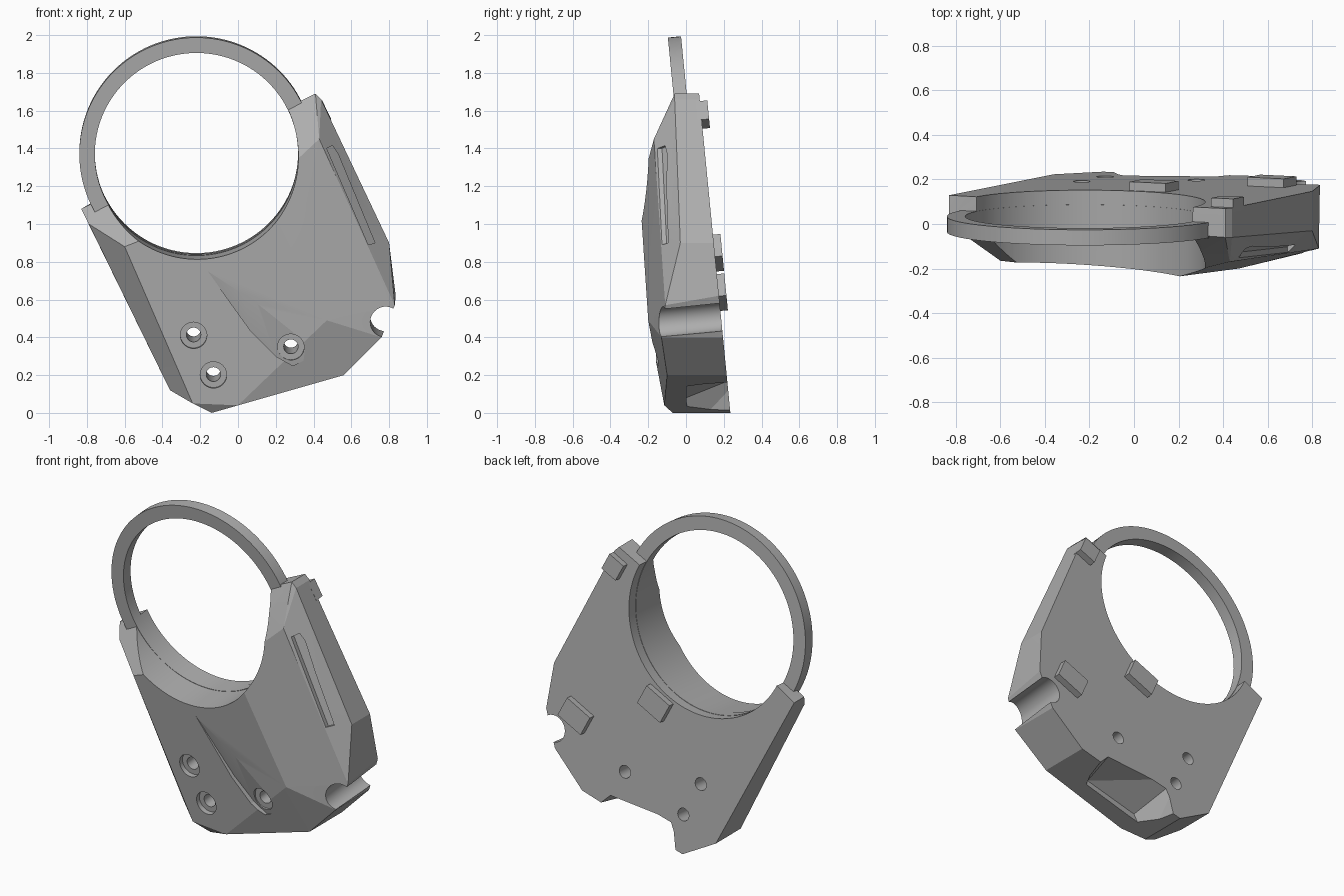
import bpy, bmesh, math
from mathutils import Matrix, Vector

cube = bpy.data.objects.get("Cube")
if cube:
    bpy.data.objects.remove(cube, do_unlink=True)

grey = bpy.data.materials.new("plain_grey")
grey.use_nodes = True
grey.diffuse_color = (0.42, 0.42, 0.42, 1)
grey.node_tree.nodes["Principled BSDF"].inputs["Base Color"].default_value = grey.diffuse_color

LEAN = 0.098       # whole part leans back; local y = 0 is the flat back
BACK = 0.235
TILT = Matrix.Translation((0, BACK, 0)) @ Matrix.Rotation(LEAN, 4, 'X')
RING = (-0.22, 1.39)


def finish(name, bm):
    bmesh.ops.recalc_face_normals(bm, faces=bm.faces)
    mesh = bpy.data.meshes.new(name)
    bm.to_mesh(mesh)
    bm.free()
    mesh.materials.append(grey)
    ob = bpy.data.objects.new(name, mesh)
    bpy.context.collection.objects.link(ob)
    return ob


def hull(name, points):
    bm = bmesh.new()
    for p in points:
        bm.verts.new(p)
    res = bmesh.ops.convex_hull(bm, input=bm.verts)
    loose = set(res["geom_interior"]) | set(res["geom_unused"])
    bmesh.ops.delete(bm, geom=[v for v in loose if isinstance(v, bmesh.types.BMVert)], context='VERTS')
    bmesh.ops.dissolve_limit(bm, angle_limit=0.02, verts=bm.verts, edges=bm.edges)
    return finish(name, bm)


def rod(name, x, z, radius, y0, y1, segments=48):
    # cylinder along the leaning depth axis
    bm = bmesh.new()
    turn = Matrix.Translation((x, (y0 + y1) / 2, z)) @ Matrix.Rotation(math.pi / 2, 4, 'X')
    bmesh.ops.create_cone(bm, cap_ends=True, segments=segments, radius1=radius,
                          radius2=radius, depth=abs(y1 - y0), matrix=TILT @ turn)
    return finish(name, bm)


def front_prism(name, outline, floor):
    # cutter from in front of the body down to a sloping floor
    bm = bmesh.new()
    near = [bm.verts.new((x, -0.6, z)) for x, z in outline]
    far = [bm.verts.new((x, floor(x, z), z)) for x, z in outline]
    bm.faces.new(near)
    bmesh.ops.triangulate(bm, faces=[bm.faces.new(far)])
    for i in range(len(outline)):
        j = (i + 1) % len(outline)
        bm.faces.new((near[i], near[j], far[j], far[i]))
    return finish(name, bm)


def cut(body, cutter):
    mod = body.modifiers.new("cut", 'BOOLEAN')
    mod.operation = 'DIFFERENCE'
    mod.solver = 'EXACT'
    mod.object = cutter
    cutter.hide_render = True
    bpy.context.view_layer.objects.active = body
    bpy.ops.object.modifier_apply(modifier=mod.name)
    bpy.data.objects.remove(cutter, do_unlink=True)


def smooth(ob, degrees):
    bpy.ops.object.select_all(action='DESELECT')
    ob.select_set(True)
    bpy.context.view_layer.objects.active = ob
    bpy.ops.object.shade_smooth_by_angle(angle=math.radians(degrees))


# Faceted body
outline = [(-0.83, 1.08), (-0.71, 1.15), (0.41, 1.69), (0.44, 1.66), (0.80, 0.90),
           (0.835, 0.62), (0.76, 0.40), (0.56, 0.20), (-0.14, 0.0), (-0.36, 0.12)]
points = [(x, BACK - LEAN * z, z) for x, z in outline]
points += [(0.13, -0.245, 1.17), (0.47, -0.20, 0.49), (-0.60, -0.165, 0.88),
           (0.43, -0.17, 1.45), (-0.79, -0.03, 1.00), (-0.83, 0.03, 1.08),
           (0.41, -0.06, 1.69), (0.44, -0.06, 1.66), (0.80, -0.03, 0.90),
           (0.83, -0.11, 0.57), (0.76, -0.13, 0.40), (0.56, -0.10, 0.20),
           (0.0, -0.115, 0.04), (-0.14, -0.07, 0.0), (-0.24, -0.10, 0.05),
           (-0.36, -0.02, 0.12)]
body = hull("body", points)

# Large bore and the edge notch
cut(body, rod("bore_cutter", *RING, 0.54, -0.9, 0.4, 128))
cut(body, rod("notch_cutter", 0.78, 0.515, 0.08, -0.9, 0.4))

# Hollow at the lower back
cut(body, hull("pocket_cutter", [
    (-0.07, 0.3, 0.20), (0.38, 0.3, 0.24), (-0.12, 0.3, -0.1), (0.52, 0.3, 0.1),
    (0.0, 0.0, 0.08), (0.34, 0.0, 0.17), (-0.08, 0.02, -0.1), (0.45, 0.03, -0.1)]))


# Tapered slash recess on the front face
def slash_floor(x, z):
    face = -0.245 - 0.0694 * (x - 0.13) - 0.101 * (z - 1.17)
    across = 0.42 - 0.72 * (x - 0.30) - z
    return face + 0.003 + 0.17 * max(0, across)


cut(body, front_prism("slash_cutter", [
    (-0.16, 0.75), (0.10, 0.58), (0.30, 0.42), (0.31, 0.38), (0.41, 0.32),
    (0.38, 0.29), (0.29, 0.25), (0.20, 0.30), (0.07, 0.43)], slash_floor))

# Slot along the left bevel
cut(body, front_prism("slot_cutter", [
    (0.47, 1.40), (0.50, 1.415), (0.53, 1.37), (0.725, 0.90), (0.69, 0.89)],
    lambda x, z: -0.145 + 0.854 * (x - 0.43) + 0.32 * (z - 1.45)))

# Counterbored screw holes
for x, z, floor in [(-0.235, 0.445, -0.30), (-0.13, 0.235, -0.305), (0.28, 0.385, -0.33)]:
    cut(body, rod("counterbore_cutter", x, z, 0.07, -0.6, floor))
    cut(body, rod("screw_cutter", x, z, 0.038, -0.7, 0.2))
smooth(body, 10)

# Thin ring
bm = bmesh.new()
profile = [(0.538, -0.135), (0.62, -0.135), (0.62, -0.065), (0.538, -0.065)]
verts = [bm.verts.new((r, y, 0)) for r, y in profile]
edges = [bm.edges.new((verts[i], verts[(i + 1) % 4])) for i in range(4)]
bmesh.ops.spin(bm, geom=verts + edges, cent=(0, 0, 0), axis=(0, 1, 0),
               angle=math.tau, steps=128, use_merge=True)
bmesh.ops.remove_doubles(bm, verts=bm.verts, dist=0.0001)
bmesh.ops.transform(bm, verts=bm.verts,
                    matrix=TILT @ Matrix.Translation((RING[0], 0, RING[1])))
ring = finish("ring", bm)
smooth(ring, 30)

# Raised tabs on the back
for name, x, z, w, h in [("middle_tab", 0.09, 0.85, 0.18, 0.13),
                         ("side_tab", 0.62, 0.64, 0.18, 0.13),
                         ("top_tab", 0.42, 1.585, 0.11, 0.11)]:
    bm = bmesh.new()
    place = (Matrix.Translation((x, 0.01, z)) @ Matrix.Rotation(-math.radians(26), 4, 'Y')
             @ Matrix.Diagonal((w, 0.06, h, 1)))
    bmesh.ops.create_cube(bm, size=1, matrix=TILT @ place)
    finish(name, bm)
